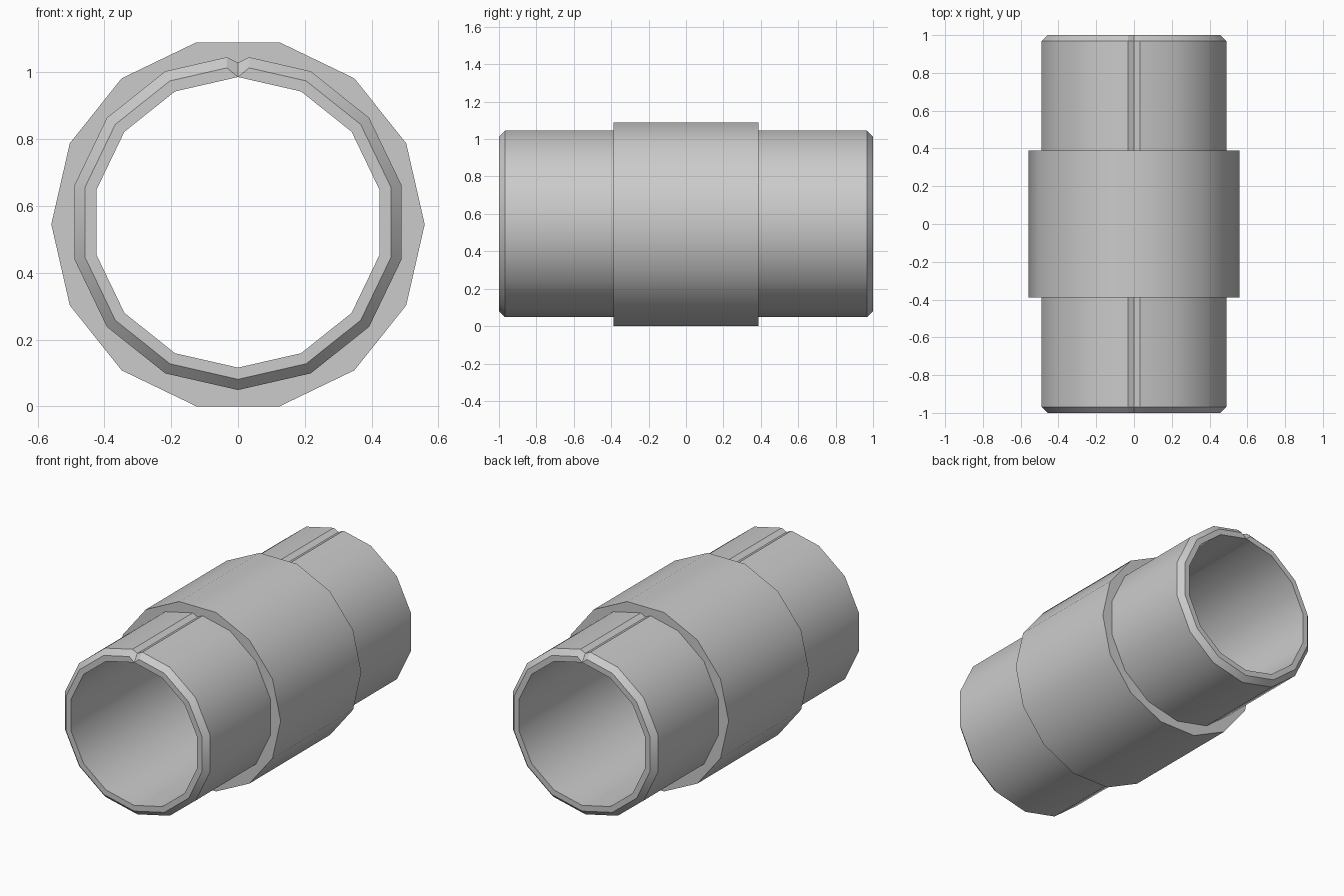
import bpy, bmesh
from math import sin, cos, pi, radians

cube = bpy.data.objects.get("Cube")
if cube:
    bpy.data.objects.remove(cube, do_unlink=True)

SIDES = 14
STEP = 2 * pi / SIDES

grey = bpy.data.materials.new("light grey")
grey.use_nodes = True
grey.diffuse_color = (0.6, 0.6, 0.6, 1)
grey.node_tree.nodes["Principled BSDF"].inputs["Base Color"].default_value = (0.6, 0.6, 0.6, 1)


def polygon(radius, y, start):
    return [(radius * cos(start + i * STEP), y, radius * sin(start + i * STEP))
            for i in range(SIDES)]


def notched(radius, y, bottom):
    """Polygon whose top corner is replaced by a small V with the given bottom."""
    half = 0.033
    shoulder = radius - half * math_slope
    pts = polygon(radius, y, pi / 2)[1:]
    return [(half, y, shoulder), (0, y, bottom), (-half, y, shoulder)] + pts


math_slope = (1 - cos(STEP)) / sin(STEP)


def loft(name, loops, z):
    """Closed shell through a cycle of equally long loops."""
    bm = bmesh.new()
    rows = [[bm.verts.new(p) for p in loop] for loop in loops]
    for a, b in zip(rows, rows[1:] + rows[:1]):
        n = len(a)
        for i in range(n):
            j = (i + 1) % n
            bm.faces.new((a[i], a[j], b[j], b[i]))
    bmesh.ops.remove_doubles(bm, verts=bm.verts, dist=0.0005)
    bmesh.ops.recalc_face_normals(bm, faces=bm.faces)
    mesh = bpy.data.meshes.new(name)
    bm.to_mesh(mesh)
    bm.free()
    mesh.materials.append(grey)
    obj = bpy.data.objects.new(name, mesh)
    obj.location.z = z
    bpy.context.collection.objects.link(obj)
    bpy.ops.object.select_all(action="DESELECT")
    obj.select_set(True)
    bpy.context.view_layer.objects.active = obj
    bpy.ops.object.shade_smooth_by_angle(angle=radians(30))
    return obj


# Long tube: bevelled ends and a V groove along the top
outer, rim, inner, groove = 0.502, 0.47, 0.435, 0.478
loft("inner_tube", [
    notched(inner, -1, inner),
    notched(rim, -1, inner),
    notched(outer, -0.968, groove),
    notched(outer, 0.968, groove),
    notched(rim, 1, inner),
    notched(inner, 1, inner),
], 0.551)

# Wider sleeve around the middle
loft("outer_sleeve", [
    polygon(0.47, -0.388, 0),
    polygon(0.559, -0.388, 0),
    polygon(0.559, 0.388, 0),
    polygon(0.47, 0.388, 0),
], 0.545)
